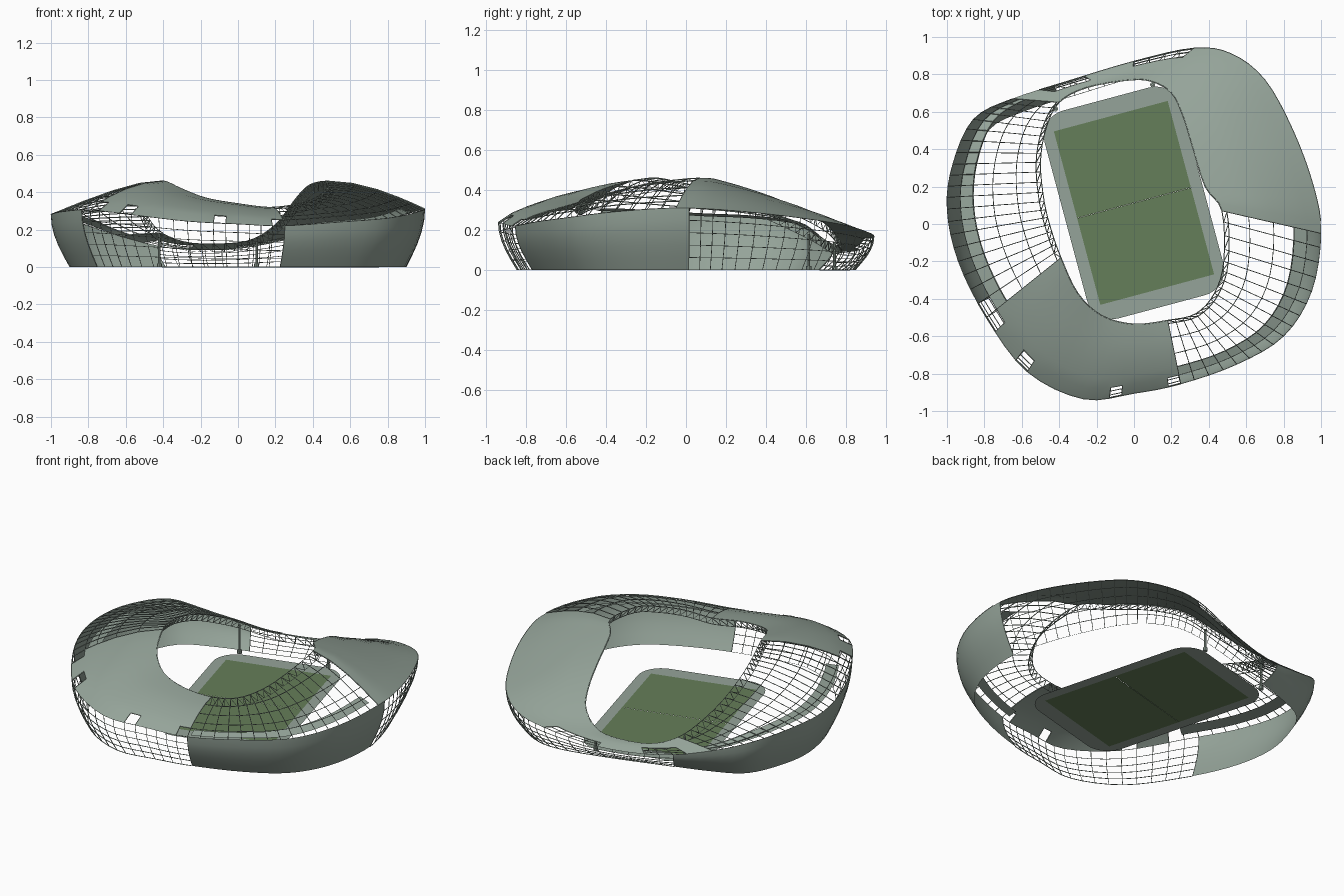
import bpy, bmesh, math
from mathutils import Vector, Matrix

cube = bpy.data.objects.get("Cube")
if cube:
    bpy.data.objects.remove(cube, do_unlink=True)


def material(name, rgb):
    mat = bpy.data.materials.new(name)
    mat.use_nodes = True
    mat.diffuse_color = (*rgb, 1)
    mat.node_tree.nodes["Principled BSDF"].inputs["Base Color"].default_value = (*rgb, 1)
    return mat


METAL = material("grey green metal", (0.30, 0.37, 0.32))
GRASS = material("pitch green", (0.13, 0.21, 0.10))

# Eave and roof opening, matched station by station, anticlockwise from the east
EAVE = [(1, -.05, .31), (.96, .2, .3), (.85, .5, .27), (.7, .77, .23), (.52, .91, .19),
        (.32, .94, .16), (0, .87, .1), (-.35, .765, .1), (-.65, .67, .17), (-.86, .56, .24),
        (-.97, .32, .27), (-1, .08, .28), (-.94, -.2, .295), (-.79, -.5, .305),
        (-.57, -.79, .28), (-.27, -.935, .245), (0, -.905, .23), (.25, -.855, .22),
        (.55, -.75, .24), (.8, -.6, .26), (.95, -.36, .29)]
OPENING = [(.47, .07, .46), (.38, .2, .44), (.31, .42, .37), (.26, .58, .3), (.2, .7, .23),
           (.1, .76, .16), (-.02, .77, .13), (-.25, .73, .13), (-.4, .65, .18), (-.47, .51, .25),
           (-.5, .33, .33), (-.48, .12, .4), (-.44, -.04, .44), (-.39, -.18, .46),
           (-.3, -.37, .42), (-.17, -.49, .37), (0, -.535, .34), (.18, -.515, .32),
           (.33, -.48, .34), (.43, -.37, .38), (.48, -.2, .43)]
SPLIT = 4
COLUMNS = len(EAVE) * SPLIT


def around(points, col):
    """Closed smooth curve through the stations."""
    i, t = col // SPLIT, (col % SPLIT) / SPLIT
    a, b, c, d = (Vector(points[(i + k) % len(points)]) for k in (-1, 0, 1, 2))
    return b + t * ((c - a) + t * ((2 * a - 5 * b + 4 * c - d) + t * (3 * b - a - 3 * c + d))) / 2


def wall_point(col, s):
    p = around(EAVE, col)
    scale = 0.9 + 0.1 * math.sin(s * math.pi / 2)
    return Vector((p.x * scale, p.y * scale, p.z * s))


def roof_point(col, t):
    """Domed between eave and opening, fuller towards the front."""
    a, b = around(EAVE, col), around(OPENING, col)
    p = a.lerp(b, t)
    fullness = 1 - 0.3 * max(0, -a.y)
    p.z = a.z + (b.z - a.z) * math.sin(t * math.pi / 2) ** fullness
    return p


def terrace_point(col, t):
    p = roof_point(col, t)
    p.z = around(EAVE, col).z - 0.025 + 0.1 * t
    return p


def truss_point(col, t):
    p = roof_point(col, 1 - 0.05 * t)
    p.z -= 0.045 * t
    return p


def finish(name, bm, mat):
    mesh = bpy.data.meshes.new(name)
    bm.to_mesh(mesh)
    bm.free()
    mesh.materials.append(mat)
    obj = bpy.data.objects.new(name, mesh)
    bpy.context.collection.objects.link(obj)
    return obj


def surface(name, point, rows, keep, bar=0, braced=False):
    """Panels of a ring-shaped surface; with a bar size they become a lattice."""
    bm = bmesh.new()
    grid = [[bm.verts.new(point(c, r)) for r in rows] for c in range(COLUMNS)]
    for c in range(COLUMNS):
        nxt = grid[(c + 1) % COLUMNS]
        for r in range(len(rows) - 1):
            if keep(c, r):
                bm.faces.new((grid[c][r], nxt[r], nxt[r + 1], grid[c][r + 1]))
    if braced:
        bmesh.ops.triangulate(bm, faces=bm.faces[:])
    bmesh.ops.delete(bm, geom=[v for v in bm.verts if not v.link_faces], context='VERTS')
    obj = finish(name, bm, METAL)
    if bar:
        wire = obj.modifiers.new("bars", 'WIREFRAME')
        wire.thickness = bar
        wire.use_even_offset = False
    else:
        bpy.ops.object.select_all(action='DESELECT')
        obj.select_set(True)
        bpy.context.view_layer.objects.active = obj
        bpy.ops.object.shade_smooth_by_angle(angle=math.radians(40))


# Which panels are clad and which are open lattice
def clad_wall(c, r):
    station = c / SPLIT
    return 7.25 <= station < 12.75 or station >= 17 or c == 0


# Missing roof panels: column and how many rows in from the eave
HOLES = {20: 2, 21: 2, 22: 2, 23: 2, 27: 3, 28: 3, 29: 3, 52: 1, 55: 1, 62: 1, 67: 1}


def open_roof(c):
    return 8 <= c / SPLIT < 13 or c / SPLIT >= 17


def clad_roof(c, r):
    return not open_roof(c) and r >= HOLES.get(c, 0)


WALL_ROWS = [i / 5 for i in range(6)]
ROOF_ROWS = [0, .14, .27, .48, .73, 1]

surface("wall_cladding", wall_point, WALL_ROWS, clad_wall)
surface("wall_lattice", wall_point, WALL_ROWS, lambda c, r: not clad_wall(c, r), 0.005)
surface("roof_cladding", roof_point, ROOF_ROWS, clad_roof)
surface("roof_lattice", roof_point, ROOF_ROWS, lambda c, r: not clad_roof(c, r), 0.006)
surface("opening_truss", truss_point, [0, 1], lambda c, r: True, 0.006, True)
# Walkway inside the open roof sectors
surface("inner_terrace", terrace_point, [.14, .28], lambda c, r: open_roof(c))

# Field, turned with the building
TURN = Matrix.Translation((0, 0.113, 0)) @ Matrix.Rotation(math.radians(15), 4, 'Z')
HALF_X, HALF_Y = 0.315, 0.48


def flat_fill(name, loops, mat):
    """Flat sheet bounded by one outline and any inner outlines."""
    bm = bmesh.new()
    edges = []
    for loop in loops:
        verts = [bm.verts.new((x, y, 0.003)) for x, y in loop]
        edges += [bm.edges.new((verts[i - 1], verts[i])) for i in range(len(verts))]
    bmesh.ops.triangle_fill(bm, use_beauty=True, edges=edges, normal=(0, 0, 1))
    bm.transform(TURN)
    finish(name, bm, mat)


def rounded(half_x, half_y, radius, steps=8):
    points = []
    for k, (sx, sy) in enumerate([(1, 1), (-1, 1), (-1, -1), (1, -1)]):
        for j in range(steps + 1):
            a = math.pi / 2 * (k + j / steps)
            points.append((sx * (half_x - radius) + radius * math.cos(a),
                           sy * (half_y - radius) + radius * math.sin(a)))
    return points


def rectangle(y0, y1):
    return [(-HALF_X, y0), (HALF_X, y0), (HALF_X, y1), (-HALF_X, y1)]


flat_fill("field_surround", [rounded(0.378, 0.575, 0.14), rectangle(-HALF_Y, HALF_Y)], METAL)
# Two halves of turf, parted by a hairline at the middle
flat_fill("pitch_south", [rectangle(-HALF_Y, -0.0006)], GRASS)
flat_fill("pitch_north", [rectangle(0.0006, HALF_Y)], GRASS)

# Posts under the low end of the opening
for name, x, y, height in (("west_post", -.42, .615, .18), ("north_post", .1, .745, .14)):
    bm = bmesh.new()
    for radius, depth in ((0.007, height), (0.014, 0.02)):
        bmesh.ops.create_cone(bm, cap_ends=True, segments=10, radius1=radius, radius2=radius,
                              depth=depth, matrix=Matrix.Translation((x, y, depth / 2)))
    finish(name, bm, METAL)
